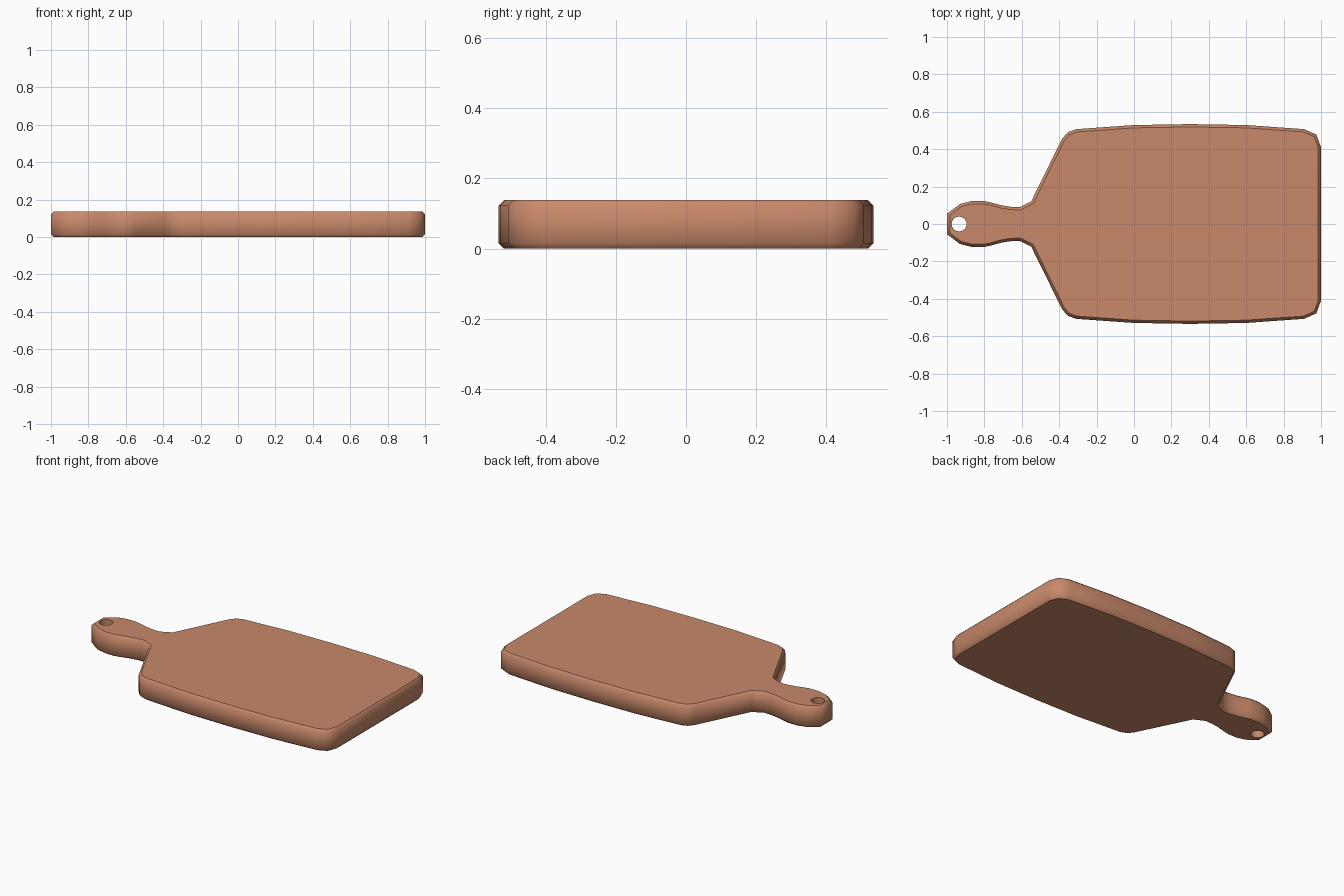
import bpy, bmesh, math

if "Cube" in bpy.data.objects:
    bpy.data.objects.remove(bpy.data.objects["Cube"])

wood = bpy.data.materials.new("warm_wood")
wood.diffuse_color = (0.58, 0.25, 0.145, 1)
wood.use_nodes = True
wood.node_tree.nodes["Principled BSDF"].inputs["Base Color"].default_value = wood.diffuse_color

# Half outline from handle tip to far end, mirrored across y
half = [(-1, .055), (-.93, .107), (-.865, .123), (-.8, .123), (-.76, .114),
        (-.71, .1), (-.66, .092), (-.61, .09), (-.55, .12), (-.385, .455),
        (-.355, .49), (-.31, .507), (0, .529), (.3, .534), (.6, .529),
        (.91, .507), (.975, .478), (1, .41)]
outline = [(x, -y) for x, y in half] + half[::-1]
Z0, Z1 = 0.003, 0.141

# Board slab with chamfered rims
bm = bmesh.new()
base = bm.faces.new([bm.verts.new((x, y, Z0)) for x, y in outline])
ext = bmesh.ops.extrude_face_region(bm, geom=[base], use_keep_orig=True)
for v in ext["geom"]:
    if isinstance(v, bmesh.types.BMVert):
        v.co.z = Z1
bmesh.ops.recalc_face_normals(bm, faces=bm.faces)
bm.normal_update()
rims = [e for e in bm.edges if abs(e.verts[0].co.z - e.verts[1].co.z) < 1e-5]
bmesh.ops.bevel(bm, geom=rims, offset=0.015, segments=1, affect='EDGES', profile=0.5)
mesh = bpy.data.meshes.new("cutting_board")
bm.to_mesh(mesh)
bm.free()
board = bpy.data.objects.new("cutting_board", mesh)
bpy.context.collection.objects.link(board)
mesh.materials.append(wood)

# Hanging hole through the handle
bpy.ops.mesh.primitive_cylinder_add(vertices=16, radius=0.04, depth=0.6,
                                    location=(-.935, 0, .07))
cutter = bpy.context.object
cutter.name = "hole_cutter"
cutter.data.materials.append(wood)
mod = board.modifiers.new("hole", 'BOOLEAN')
mod.operation = 'DIFFERENCE'
mod.solver = 'EXACT'
mod.object = cutter
bpy.ops.object.select_all(action='DESELECT')
board.select_set(True)
bpy.context.view_layer.objects.active = board
bpy.ops.object.modifier_apply(modifier="hole")
bpy.data.objects.remove(cutter)

# Smooth sides, crisp edges round the flat faces; stand on the ground
bm = bmesh.new()
bm.from_mesh(board.data)
bm.normal_update()
low = min(v.co.z for v in bm.verts)
for v in bm.verts:
    v.co.z -= low
for f in bm.faces:
    f.smooth = True
for e in bm.edges:
    flat = [abs(f.normal.z) > 0.95 for f in e.link_faces]
    if any(flat) and not all(flat):
        e.smooth = False
bm.to_mesh(board.data)
bm.free()
